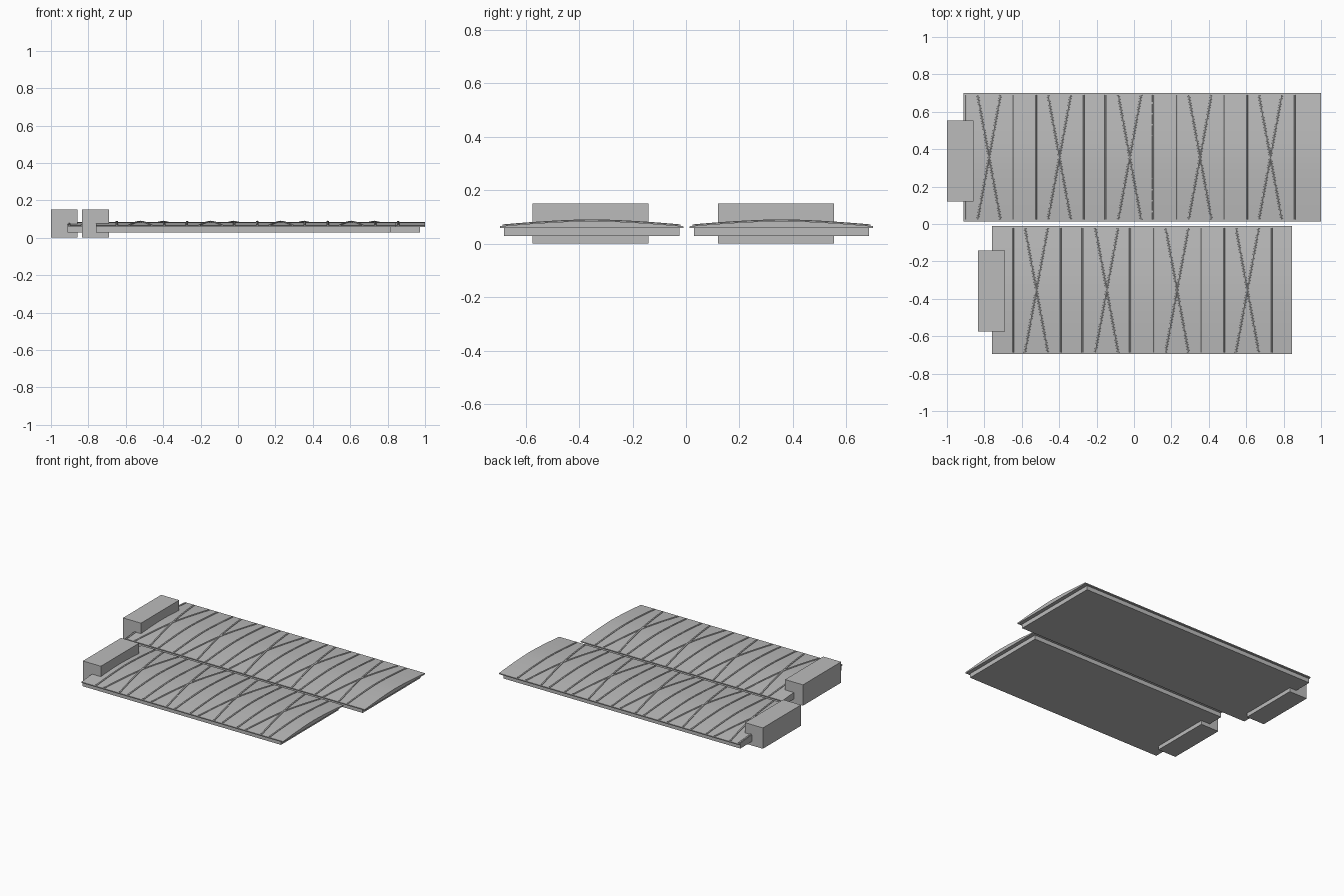
import bpy, bmesh, math

cube = bpy.data.objects.get("Cube")
if cube:
    bpy.data.objects.remove(cube, do_unlink=True)

grey = bpy.data.materials.new("plain grey")
grey.diffuse_color = (0.5, 0.5, 0.5, 1)
grey.use_nodes = True
grey.node_tree.nodes["Principled BSDF"].inputs["Base Color"].default_value = (0.5, 0.5, 0.5, 1)

HALF = 0.343          # half depth of a panel
EAVE, RIDGE = 0.065, 0.085
STEPS = 12


def finish(bm, name, smooth=False):
    bmesh.ops.recalc_face_normals(bm, faces=bm.faces)
    mesh = bpy.data.meshes.new(name)
    bm.to_mesh(mesh)
    bm.free()
    mesh.materials.append(grey)
    obj = bpy.data.objects.new(name, mesh)
    bpy.context.collection.objects.link(obj)
    if smooth:
        bpy.ops.object.select_all(action='DESELECT')
        obj.select_set(True)
        bpy.context.view_layer.objects.active = obj
        bpy.ops.object.shade_smooth_by_angle(angle=math.radians(30))
    return obj


def box(name, x0, x1, y0, y1, z0, z1):
    bm = bmesh.new()
    bmesh.ops.create_cube(bm, size=1)
    for v in bm.verts:
        v.co = ((x0 + x1) / 2 + v.co.x * (x1 - x0),
                (y0 + y1) / 2 + v.co.y * (y1 - y0),
                (z0 + z1) / 2 + v.co.z * (z1 - z0))
    return finish(bm, name)


def crown(t):
    """Height of the bowed top, t from -1 to 1 across the depth."""
    return EAVE + (RIDGE - EAVE) * (1 - abs(t) ** 1.6)


def loft(bm, rings):
    """Skin a row of closed vertex rings and cap both ends."""
    rings = [[bm.verts.new(p) for p in ring] for ring in rings]
    n = len(rings[0])
    for a, b in zip(rings, rings[1:]):
        for i in range(n):
            j = (i + 1) % n
            bm.faces.new((a[i], a[j], b[j], b[i]))
    bm.faces.new(rings[0])
    bm.faces.new(rings[-1])


def bowed_panel(name, x0, x1, yc):
    ts = [-1 + 2 * i / STEPS for i in range(STEPS + 1)]
    profile = [(yc + t * HALF, crown(t)) for t in ts]
    profile += [(yc + HALF, 0.058), (yc - HALF, 0.058)]
    bm = bmesh.new()
    loft(bm, [[(x, y, z) for y, z in profile] for x in (x0, x1)])
    finish(bm, name, True)


def add_rib(bm, x, yc, lean):
    """Raised rib over the crown; lean is its sideways shift at the ends."""
    section = [(-0.007, -0.004), (-0.006, 0.003), (0, 0.006), (0.006, 0.003), (0.007, -0.004)]
    rings = []
    for i in range(STEPS + 1):
        t = (-1 + 2 * i / STEPS) * 0.97
        rings.append([(x + lean * t + dx, yc + t * HALF, crown(t) + dz) for dx, dz in section])
    loft(bm, rings)


def ribbed_unit(side, x0, x1, yc, first, count, block_x, block_y):
    bowed_panel(side + "_bowed_panel", x0, x1, yc)
    box(side + "_base_slab", x0, x1 - 0.027, yc - 0.328, yc + 0.328, 0.028, 0.059)
    box(side + "_end_block", block_x, block_x + 0.143, block_y, block_y + 0.434, 0, 0.15)
    straight, crossed = bmesh.new(), bmesh.new()
    for k in range(count):
        c = first + 0.376 * k
        for s in (-1, 1):
            add_rib(straight, c + s * 0.127, yc, 0)
            add_rib(crossed, c, yc, s * 0.063)
    finish(straight, side + "_straight_ribs")
    finish(crossed, side + "_crossed_ribs")


ribbed_unit("back", -0.912, 1.0, 0.357, -0.775, 5, -1.0, 0.12)
ribbed_unit("front", -0.76, 0.846, -0.353, -0.522, 4, -0.833, -0.575)
